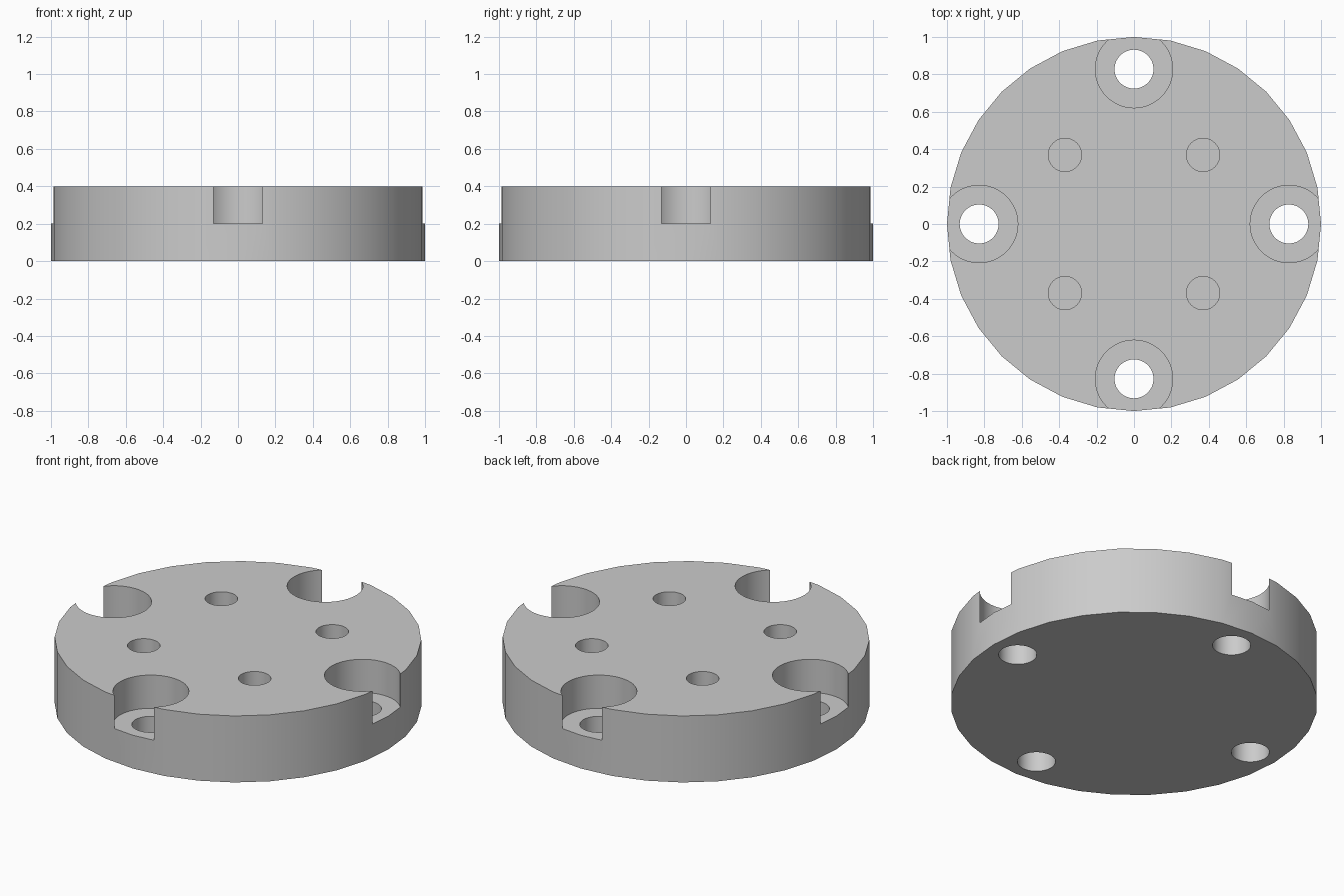
import bpy
import math

cube = bpy.data.objects.get("Cube")
if cube:
    bpy.data.objects.remove(cube, do_unlink=True)

HEIGHT = 0.4
STEP = 0.2          # floor of the counterbores and blind holes
BOLT_RING = 0.828   # distance of the bolt holes from the axis
PIN_RING = 0.522    # distance of the blind holes from the axis

grey = bpy.data.materials.new("plain grey")
grey.use_nodes = True
colour = (0.6, 0.6, 0.6, 1)
grey.diffuse_color = colour
grey.node_tree.nodes["Principled BSDF"].inputs["Base Color"].default_value = colour


def cylinder(name, radius, bottom, top, x=0, y=0, sides=48):
    bpy.ops.mesh.primitive_cylinder_add(
        vertices=sides, radius=radius, depth=top - bottom,
        location=(x, y, (top + bottom) / 2))
    obj = bpy.context.object
    obj.name = name
    obj.data.materials.append(grey)
    return obj


def drill(body, radius, bottom, x, y):
    """Cut a round vertical hole from above the body down to bottom."""
    cutter = cylinder("hole_cutter", radius, bottom, HEIGHT + 0.1, x, y)
    cutter.hide_render = True
    cut = body.modifiers.new("hole", 'BOOLEAN')
    cut.operation = 'DIFFERENCE'
    cut.solver = 'EXACT'
    cut.object = cutter
    bpy.ops.object.select_all(action='DESELECT')
    bpy.context.view_layer.objects.active = body
    body.select_set(True)
    bpy.ops.object.modifier_apply(modifier=cut.name)
    bpy.data.objects.remove(cutter, do_unlink=True)


# Disc body
disc = cylinder("flange_disc", 1, 0, HEIGHT, sides=32)

for i in range(4):
    # Counterbored bolt hole, open at the rim
    a = i * math.pi / 2
    x, y = BOLT_RING * math.cos(a), BOLT_RING * math.sin(a)
    drill(disc, 0.207, STEP, x, y)
    drill(disc, 0.104, -0.1, x, y)
    # Blind pin hole on the diagonal
    a += math.pi / 4
    drill(disc, 0.089, STEP, PIN_RING * math.cos(a), PIN_RING * math.sin(a))

# Smooth the round walls, keep the rims sharp
bpy.ops.object.select_all(action='DESELECT')
disc.select_set(True)
bpy.context.view_layer.objects.active = disc
bpy.ops.object.shade_smooth_by_angle(angle=math.radians(30))
